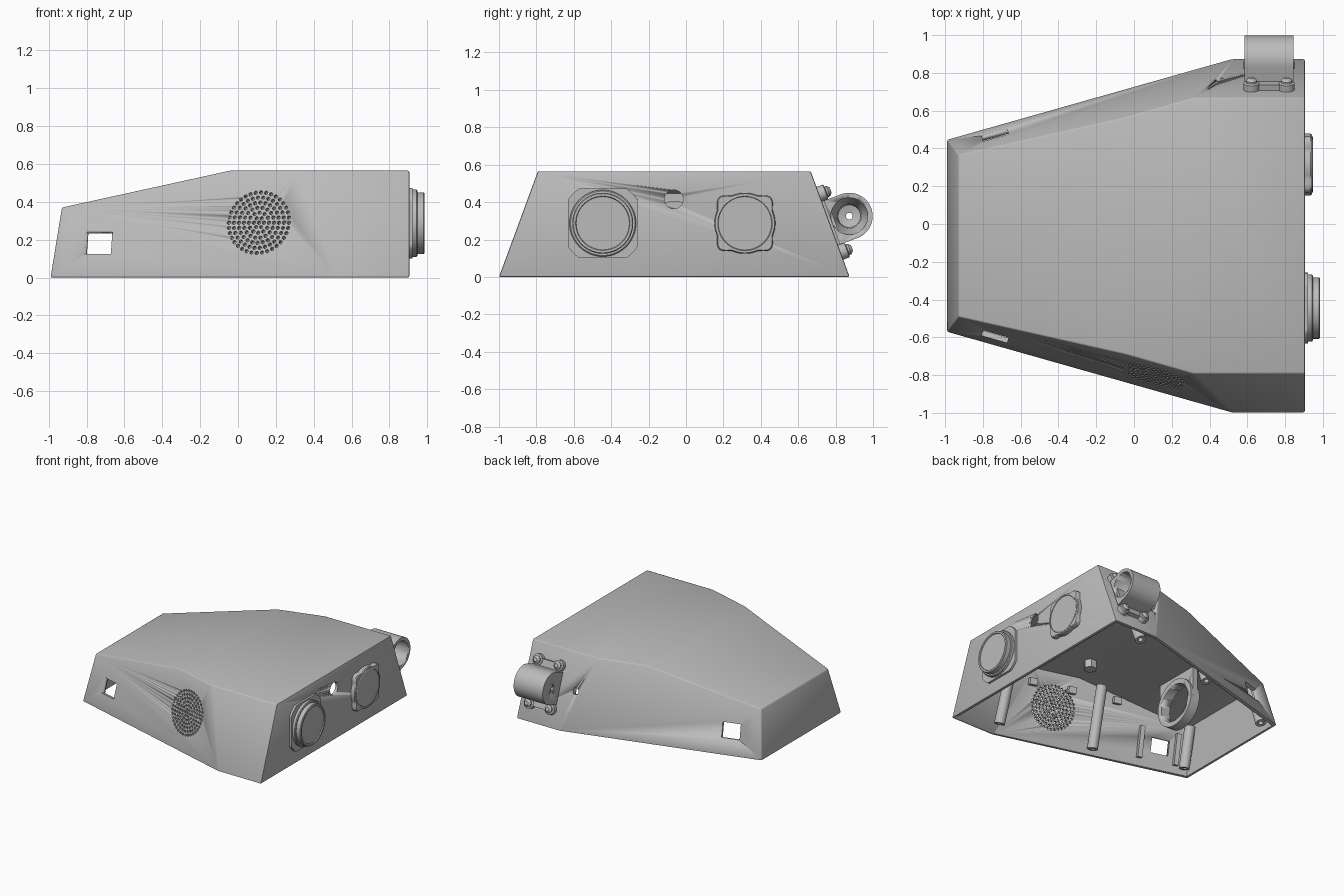
import bpy, bmesh, math
from mathutils import Vector, Matrix

if "Cube" in bpy.data.objects:
    bpy.data.objects.remove(bpy.data.objects["Cube"])

grey = bpy.data.materials.new("plain grey")
grey.use_nodes = True
COLOUR = (0.5, 0.5, 0.5, 1)
grey.diffuse_color = COLOUR
grey.node_tree.nodes["Principled BSDF"].inputs["Base Color"].default_value = COLOUR

Y0 = -0.0625          # symmetry plane of the housing
SLOPE, TILT, STEEP = 0.2831, 0.2655, 0.368
X = Vector((1, 0, 0))


def finish(bm, name, cutter=False):
    bmesh.ops.recalc_face_normals(bm, faces=bm.faces)
    mesh = bpy.data.meshes.new(name)
    bm.to_mesh(mesh)
    bm.free()
    mesh.materials.append(grey)
    ob = bpy.data.objects.new(name, mesh)
    bpy.context.collection.objects.link(ob)
    bpy.ops.object.select_all(action='DESELECT')
    ob.select_set(True)
    bpy.context.view_layer.objects.active = ob
    bpy.ops.object.shade_smooth_by_angle(angle=math.radians(35))
    if cutter:
        ob.hide_render = True
        ob.display_type = 'WIRE'
    return ob


def cut(ob, cutter):
    mod = ob.modifiers.new("cut", 'BOOLEAN')
    mod.operation = 'DIFFERENCE'
    mod.solver = 'EXACT'
    mod.object = cutter
    bpy.context.view_layer.objects.active = ob
    bpy.ops.object.modifier_apply(modifier=mod.name)
    bpy.data.objects.remove(cutter)


def frame(p, n):
    """Matrix at p: local x runs along the wall, y up the wall, z outward."""
    n = Vector(n).normalized()
    t = Vector((0, 0, 1)).cross(n)
    t = t.normalized() if t.length > 0.01 else X.copy()
    m = Matrix((t, n.cross(t), n)).transposed().to_4x4()
    m.translation = p
    return m


def lathe(bm, m, profile, seg=48, shape=lambda a: 1):
    """Spin (radius, height) points about local z, capping both ends."""
    rings = []
    for r, h in profile:
        ring = []
        for i in range(seg):
            a = 2 * math.pi * i / seg
            k = r * shape(a)
            ring.append(bm.verts.new(m @ Vector((k * math.cos(a), k * math.sin(a), h))))
        rings.append(ring)
    for a, b in zip(rings, rings[1:]):
        for i in range(seg):
            j = (i + 1) % seg
            bm.faces.new((a[i], a[j], b[j], b[i]))
    bm.faces.new(rings[0][::-1])
    bm.faces.new(rings[-1])


def box(bm, m, size):
    bmesh.ops.create_cube(bm, size=1, matrix=m @ Matrix.Diagonal((*size, 1)))


def side_wall(s, x, z):
    """Frame on the angled side wall; s is -1 for front and 1 for back."""
    y = Y0 + s * (0.51 + (x + 0.99) * SLOPE - TILT * z)
    return frame(Vector((x, y, z)), (-SLOPE, s, TILT))


def housing(t, floor):
    """Convex housing block, inset by t."""
    bm = bmesh.new()
    half = [(0.905, 0.9375, 0), (0.52, 0.9375, 0), (-0.99, 0.51, 0),
            (0.905, 0.7295, 0.565), (0.312, 0.7295, 0.565),
            (-0.04, 0.629, 0.565), (-0.93, 0.429, 0.37)]
    for x, h, z in half:
        x += t if x < -0.5 else (-t if x > 0.9 else 0)
        z = z - t if z else floor
        for s in (-1, 1):
            bm.verts.new((x, Y0 + s * (h - t), z))
    bmesh.ops.convex_hull(bm, input=bm.verts)
    bmesh.ops.dissolve_limit(bm, angle_limit=0.03, verts=bm.verts, edges=bm.edges)
    return bm


# Hollow housing, open underneath
bm = housing(0, 0)
bmesh.ops.bevel(bm, geom=bm.edges[:], offset=0.008, segments=2, profile=0.5, affect='EDGES')
shell = finish(bm, "housing")
cut(shell, finish(housing(0.022, -0.01), "cavity_cutter", True))

# Side windows, cable hole and port hole
bm = bmesh.new()
for s in (-1, 1):
    box(bm, side_wall(s, -0.735, 0.182), (0.14, 0.12, 0.1))
lathe(bm, side_wall(1, 0.45, 0.3), [(0.025, -0.05), (0.025, 0.05)], 20)
lathe(bm, frame(Vector((0.905, -0.065, 0.415)), X), [(0.05, -0.05), (0.05, 0.05)], 32)
cut(shell, finish(bm, "opening_cutter", True))

# Speaker grille of ringed holes
bm = bmesh.new()
centre = side_wall(-1, 0.11, 0.29)
for ring in range(7):
    count = max(1, 6 * ring)
    for i in range(count):
        a = 2 * math.pi * i / count
        r = 0.0275 * ring
        spot = centre @ Matrix.Translation((r * math.cos(a), r * math.sin(a), 0))
        lathe(bm, spot, [(0.0095, -0.05), (0.0095, 0.05)], 10)
cut(shell, finish(bm, "grille_cutter", True))


# Large connector with a rounded square flange
def rounded_square(a):
    return min(1 / max(abs(math.cos(a)), abs(math.sin(a))), 1.2)


bm = bmesh.new()
m = frame(Vector((0.9, -0.445, 0.287)), X)
lathe(bm, m, [(0.187, 0), (0.187, 0.022)], 96, rounded_square)
lathe(bm, m, [(0.178, 0), (0.178, 0.042), (0.172, 0.047), (0.163, 0.047), (0.163, 0.08),
              (0.158, 0.085), (0.145, 0.085), (0.142, 0.078)], 64)
finish(bm, "large_connector")


# Small connector with a lobed flange
def lobed(a):
    return 1 + 0.2 * max(0, -math.cos(4 * a)) ** 2


bm = bmesh.new()
m = frame(Vector((0.9, 0.315, 0.287)), X)
lathe(bm, m, [(0.163, 0), (0.163, 0.035), (0.158, 0.042)], 96, lobed)
lathe(bm, m, [(0.15, 0), (0.15, 0.044), (0.145, 0.047), (0.142, 0.044)], 64)
finish(bm, "small_connector")

# Clamp cup on the back wall
N = Vector((0, 1, STEEP)).normalized()
axis_y, axis_z, x0, x1 = 0.873, 0.325, 0.585, 0.845
W = Vector((0, -N.z, N.y))
hub = Vector((x0, axis_y, axis_z))
outline = [hub + 0.125 * (math.cos(a) * N + math.sin(a) * W)
           for a in (math.pi * (i / 32 - 0.5) for i in range(33))]
outline += [hub + 0.125 * W - 0.1 * N, hub - 0.125 * W - 0.1 * N]
bm = bmesh.new()
face = bm.faces.new([bm.verts.new(p) for p in outline])
ext = bmesh.ops.extrude_face_region(bm, geom=[face])
bmesh.ops.translate(bm, vec=X * (x1 - x0),
                    verts=[v for v in ext["geom"] if isinstance(v, bmesh.types.BMVert)])
cup = finish(bm, "clamp_cup")
bm = bmesh.new()
lathe(bm, frame(hub, X), [(0.018, -0.05), (0.018, 0.05), (0.06, 0.06), (0.065, 0.12),
                          (0.095, 0.16), (0.1, 0.3)])
cut(cup, finish(bm, "bore_cutter", True))

# Clamp flange with four screw bosses
foot = hub - 0.11 * N
foot.x = (x0 + x1) / 2
m = frame(foot, N)
bm = bmesh.new()
box(bm, m @ Matrix.Translation((0, 0, 0.012)), (0.2, 0.36, 0.034))
for sx in (-1, 1):
    for sy in (-1, 1):
        spot = m @ Matrix.Translation((sx * 0.093, sy * 0.165, 0))
        lathe(bm, spot, [(0.042, -0.005), (0.042, 0.035), (0.03, 0.04), (0.03, 0.05),
                         (0.015, 0.065)], 24)
finish(bm, "clamp_flange")

# Leaning screw posts inside the housing
bm = bmesh.new()
for x, h, lean, top in ((0.56, 0.805, STEEP, 0.55), (-0.2, 0.65, TILT, 0.52), (-0.9, 0.437, TILT, 0.36)):
    for s in (-1, 1):
        base = Vector((x, Y0 + s * h, 0.02))
        tip = Vector((x + 0.02, Y0 + s * (h - lean * top), top))
        length = (tip - base).length
        lathe(bm, frame(base, tip - base),
              [(0.018, 0.06), (0.018, 0), (0.04, 0), (0.04, length - 0.03)], 24)
finish(bm, "screw_posts")

# Bars beside the inner windows and clips under the roof
bm = bmesh.new()
for s in (-1, 1):
    for x in (-0.86, -0.58):
        box(bm, side_wall(s, x, 0.18) @ Matrix.Translation((0, 0, -0.04)), (0.035, 0.24, 0.045))
for x in (-0.35, 0.0, 0.3):
    box(bm, side_wall(-1, x, 0.44) @ Matrix.Translation((0, 0, -0.04)), (0.06, 0.05, 0.045))
lathe(bm, frame(Vector((0.05, -0.44, 0.48)), (0, 0, 1)), [(0.05, 0), (0.05, 0.07)], 6)
finish(bm, "inner_mounts")

# Hanging ring holder inside
m = frame(Vector((-0.48, Y0, 0.215)), X)
bm = bmesh.new()
lathe(bm, m, [(0.19, -0.04), (0.19, 0.04)])
holder = finish(bm, "ring_holder")
bm = bmesh.new()
box(bm, m @ Matrix.Translation((0, 0.11, 0)), (0.38, 0.24, 0.04))
plate = finish(bm, "ring_hanger")
for part in (holder, plate):
    bm = bmesh.new()
    lathe(bm, m, [(0.15, -0.1), (0.15, 0.1)])
    cut(part, finish(bm, "ring_cutter", True))
